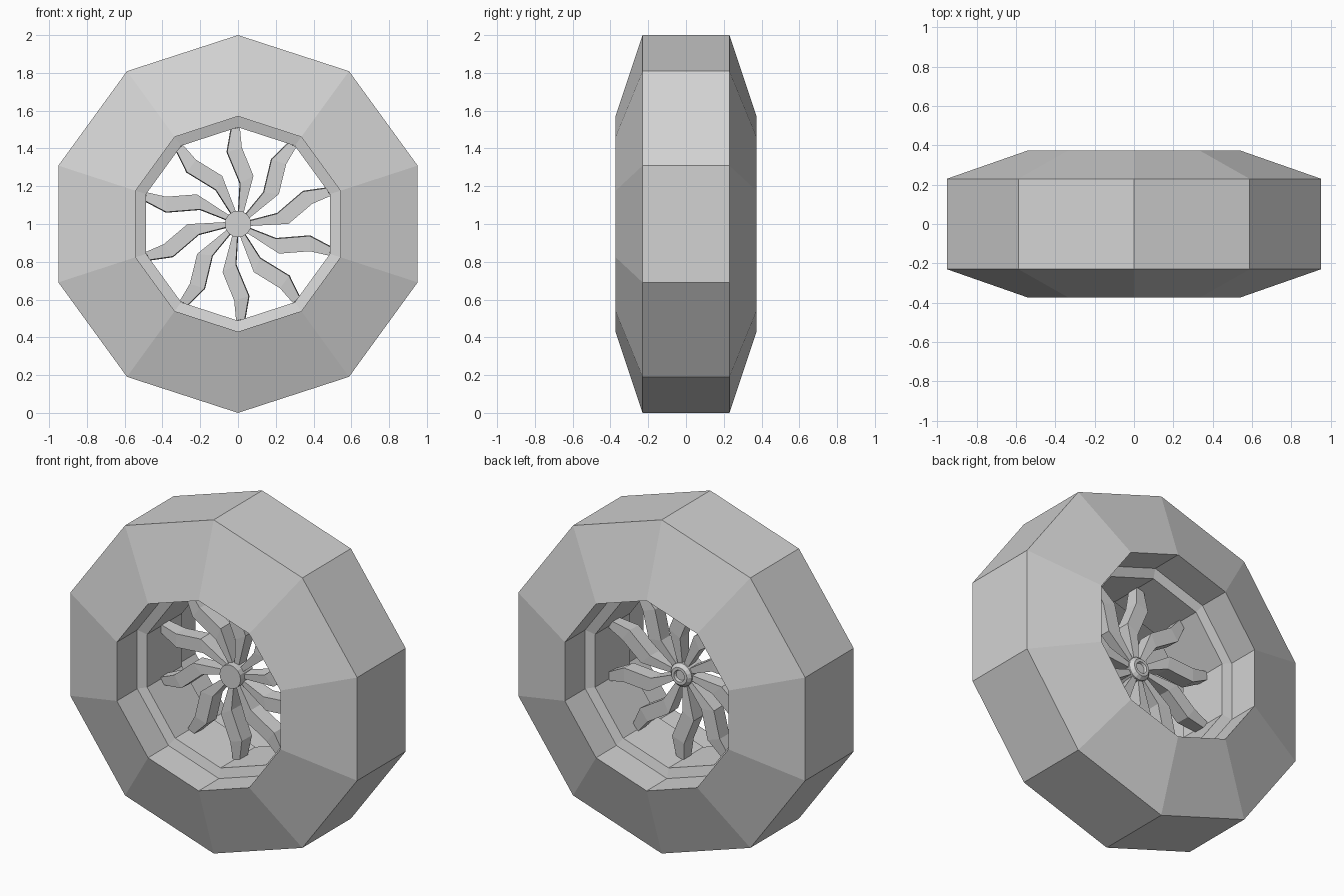
import bpy, bmesh, math

if "Cube" in bpy.data.objects:
    bpy.data.objects.remove(bpy.data.objects["Cube"])

grey = bpy.data.materials.new("plain grey")
grey.diffuse_color = (0.65, 0.65, 0.65, 1)
grey.use_nodes = True
grey.node_tree.nodes["Principled BSDF"].inputs["Base Color"].default_value = grey.diffuse_color
CENTRE_Z = 1.0


def finish(bm, name):
    mesh = bpy.data.meshes.new(name)
    bm.to_mesh(mesh)
    bm.free()
    mesh.materials.append(grey)
    obj = bpy.data.objects.new(name, mesh)
    bpy.context.collection.objects.link(obj)
    return obj


def place(angle, u, w, y):
    """u = distance out from the axle, w = clockwise offset, y = depth."""
    s, c = math.sin(angle), math.cos(angle)
    return (u * s + w * c, y, CENTRE_Z + u * c - w * s)


def lathe(name, profile, sides):
    """Revolve (radius, y) points about the axle, first corner at the top."""
    bm = bmesh.new()
    rings = [[bm.verts.new(place(2 * math.pi * i / sides, r, 0, y)) for r, y in profile]
             for i in range(sides)]
    for i in range(sides):
        a, b = rings[i], rings[(i + 1) % sides]
        for k in range(len(profile) - 1):
            bm.faces.new((a[k], a[k + 1], b[k + 1], b[k]))
    bmesh.ops.remove_doubles(bm, verts=bm.verts, dist=1e-5)
    return finish(bm, name)


# Ten-sided tyre with sloping sidewalls and an inner wall
lathe("tyre", [(0.57, 0.18), (0.57, 0.373), (1, 0.23), (1, -0.23),
               (0.57, -0.373), (0.57, -0.18)], 10)

# Raised rim band inside the tyre
lathe("rim", [(0.57, -0.18), (0.512, -0.165), (0.512, 0.165), (0.57, 0.18)], 10)

# Hub with a stepped back
lathe("hub", [(0, 0.05), (0.03, 0.05), (0.035, 0.065), (0.052, 0.065), (0.07, 0.045),
              (0.07, -0.075), (0, -0.075)], 16)

# S-shaped spokes: stations of (u, w) clockwise, (u, w) anticlockwise, half depth
STATIONS = [((0.045, 0.026), (0.045, 0.002), 0.035),
            ((0.255, 0.082), (0.215, 0.012), 0.045),
            ((0.406, 0.020), (0.381, -0.057), 0.045),
            ((0.512, 0.010), (0.502, -0.036), 0.035)]

for n in range(10):
    angle = 2 * math.pi * n / 10
    bm = bmesh.new()
    loops = []
    for (u1, w1), (u2, w2), d in STATIONS:
        loops.append([bm.verts.new(place(angle, u, w, y)) for u, w, y in
                      ((u1, w1, -d), (u1, w1, d), (u2, w2 - 0.004, d), (u2, w2, -d))])
    for a, b in zip(loops, loops[1:]):
        for k in range(4):
            bm.faces.new((a[k], a[(k + 1) % 4], b[(k + 1) % 4], b[k]))
    bm.faces.new(loops[0])
    bm.faces.new(loops[-1])
    bmesh.ops.recalc_face_normals(bm, faces=bm.faces)
    finish(bm, f"spoke_{n + 1}")
